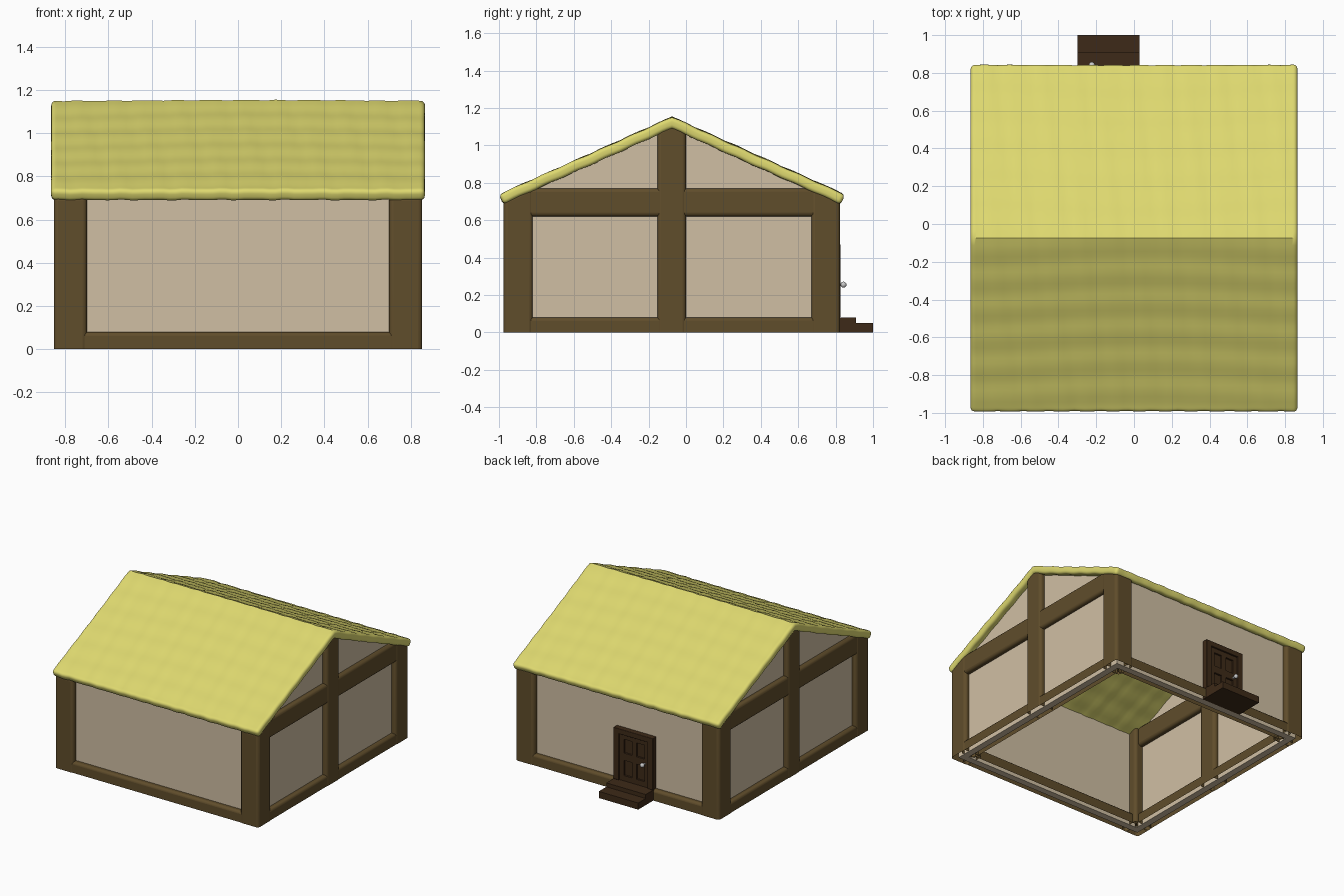
import bpy, bmesh, math, random
from mathutils import Vector

if "Cube" in bpy.data.objects:
    bpy.data.objects.remove(bpy.data.objects["Cube"])

random.seed(4)
RIDGE_Y = -0.075


def material(name, rgb):
    m = bpy.data.materials.new(name)
    m.diffuse_color = (*rgb, 1)
    m.use_nodes = True
    m.node_tree.nodes["Principled BSDF"].inputs["Base Color"].default_value = m.diffuse_color
    return m


TIMBER = material("timber", (0.117, 0.074, 0.024))
PLASTER = material("plaster", (0.63, 0.52, 0.37))
THATCH = material("thatch", (0.73, 0.69, 0.16))
DOOR = material("dark_wood", (0.048, 0.023, 0.009))


def under(y):
    """Height of the roof underside at depth y."""
    return 1.10 - 0.45 * abs(y - RIDGE_Y)


def finish(name, bm, mat, bevel=0, smooth=None):
    bmesh.ops.recalc_face_normals(bm, faces=bm.faces)
    if mat == TIMBER:  # beams are hollow and open at the ground
        ground = [f for f in bm.faces if all(v.co.z < 1e-4 for v in f.verts)]
        bmesh.ops.delete(bm, geom=ground, context='FACES_ONLY')
    me = bpy.data.meshes.new(name)
    bm.to_mesh(me)
    bm.free()
    ob = bpy.data.objects.new(name, me)
    bpy.context.collection.objects.link(ob)
    if mat:
        me.materials.append(mat)
    if bevel:
        b = ob.modifiers.new("bevel", "BEVEL")
        b.width, b.segments = bevel, 3
    if smooth:
        bpy.ops.object.select_all(action='DESELECT')
        ob.select_set(True)
        bpy.context.view_layer.objects.active = ob
        bpy.ops.object.shade_smooth_by_angle(angle=math.radians(smooth))
    return ob


def prism(name, profile, x0, x1, mat, bevel=0):
    """Extrude a (y, z) profile from x0 to x1."""
    bm = bmesh.new()
    f = bm.faces.new([bm.verts.new((x0, y, z)) for y, z in profile])
    ext = bmesh.ops.extrude_face_region(bm, geom=[f])["geom"]
    bmesh.ops.translate(bm, vec=(x1 - x0, 0, 0),
                        verts=[v for v in ext if isinstance(v, bmesh.types.BMVert)])
    if f.is_valid and len(bm.faces) == len(profile) + 1:
        bm.faces.new([v for v in bm.verts if abs(v.co.x - x0) < 1e-6])
    return finish(name, bm, mat, bevel, 40 if bevel else None)


def box(name, x, y, z, mat, bevel=0):
    return prism(name, [(y[0], z[0]), (y[1], z[0]), (y[1], z[1]), (y[0], z[1])],
                 *x, mat, bevel)


def up_to_roof(y0, y1, lift=0.0):
    """Upright profile whose top follows the roof."""
    p = [(y0, 0), (y1, 0), (y1, under(y1) + lift)]
    if y0 < RIDGE_Y < y1:
        p.append((RIDGE_Y, under(RIDGE_Y) + lift))
    return p + [(y0, under(y0) + lift)]


# plaster walls
prism("front_wall", up_to_roof(-0.935, -0.885), -0.79, 0.79, PLASTER)
prism("back_wall", up_to_roof(0.735, 0.785), -0.79, 0.79, PLASTER)
for side, s in (("left", -1), ("right", 1)):
    prism(side + "_wall", up_to_roof(-0.935, 0.785), s * 0.765, s * 0.815, PLASTER)

# timber frame
for side, s in (("left", -1), ("right", 1)):
    prism(side + "_front_post", up_to_roof(-0.975, -0.82, 0.01), s * 0.70, s * 0.853, TIMBER, 0.02)
    prism(side + "_back_post", up_to_roof(0.67, 0.823, 0.01), s * 0.70, s * 0.853, TIMBER, 0.02)
    prism(side + "_middle_post", up_to_roof(-0.153, 0.0, 0.01), s * 0.73, s * 0.853, TIMBER, 0.02)
    box(side + "_cross_beam", (s * 0.73, s * 0.85), (-0.85, 0.70), (0.62, 0.77), TIMBER, 0.02)
    box(side + "_sill", (s * 0.73, s * 0.85), (-0.87, 0.72), (0, 0.08), TIMBER, 0.018)
box("front_sill", (-0.75, 0.75), (-0.972, -0.85), (0, 0.08), TIMBER, 0.018)
box("back_sill", (-0.75, 0.75), (0.70, 0.82), (0, 0.08), TIMBER, 0.018)

# thatched roof: wavy sheet given thickness
bm = bmesh.new()
NX, NY = 60, 32
phase = [random.uniform(0, 6) for _ in range(4)]
ys = [-0.985 + (RIDGE_Y + 0.985) * i / NY for i in range(NY)]
ys += [RIDGE_Y + (0.835 - RIDGE_Y) * i / NY for i in range(NY + 1)]
rows = []
for y in ys:
    row = []
    for i in range(NX + 1):
        x = -0.865 + 1.73 * i / NX
        d = abs(y - RIDGE_Y)
        wave = (0.0022 * math.sin(d * 2 * math.pi / 0.155 + 0.8 * math.sin(3 * x + phase[0]))
                + 0.0014 * math.sin(x * 41 + phase[1] + 2 * y)
                + 0.0010 * math.sin(x * 67 + phase[2] + 9 * y))
        edge = 0.003 * math.sin(x * 23 + phase[3]) * (d / 0.9) ** 6
        out = math.copysign(edge, y - RIDGE_Y)
        row.append(bm.verts.new((x, y + out, under(y) + 0.021 + wave)))
    rows.append(row)
for a, b in zip(rows, rows[1:]):
    for i in range(NX):
        bm.faces.new((a[i], a[i + 1], b[i + 1], b[i]))
roof = finish("thatched_roof", bm, THATCH, 0, 40)
sol = roof.modifiers.new("thickness", "SOLIDIFY")
sol.thickness, sol.offset, sol.use_even_offset = 0.056, 0, True
bev = roof.modifiers.new("soft_rim", "BEVEL")
bev.width, bev.segments, bev.angle_limit = 0.02, 4, math.radians(65)

# back steps
X0, X1 = -0.30, 0.03
box("lower_step", (X0, X1), (0.78, 1.0), (0, 0.05), DOOR)
box("upper_step", (X0, X1), (0.78, 0.91), (0.05, 0.08), DOOR)

# door frame
box("door_frame_left", (X0, X0 + 0.045), (0.76, 0.826), (0.08, 0.47), DOOR, 0.004)
box("door_frame_right", (X1 - 0.045, X1), (0.76, 0.826), (0.08, 0.47), DOOR, 0.004)
box("door_frame_top", (X0, X1), (0.76, 0.826), (0.43, 0.47), DOOR, 0.004)

# door leaf with four recessed panels
box("door_backing", (X0 + 0.04, X1 - 0.04), (0.76, 0.80), (0.08, 0.44), DOOR)
cx = (X0 + X1) / 2
for name, x in (("left", cx - 0.105), ("middle", cx), ("right", cx + 0.105)):
    box("door_stile_" + name, (x - 0.019, x + 0.019), (0.79, 0.814), (0.08, 0.44), DOOR)
for name, z0, z1 in (("bottom", 0.08, 0.12), ("middle", 0.235, 0.29), ("top", 0.395, 0.435)):
    box("door_rail_" + name, (cx - 0.12, cx + 0.12), (0.79, 0.814), (z0, z1), DOOR)

# door knob
bm = bmesh.new()
bmesh.ops.create_uvsphere(bm, u_segments=16, v_segments=10, radius=0.016)
bmesh.ops.translate(bm, verts=bm.verts, vec=Vector((-0.223, 0.842, 0.255)))
finish("door_knob", bm, None, 0, 60)
box("knob_stem", (-0.229, -0.217), (0.80, 0.835), (0.249, 0.261), None)
